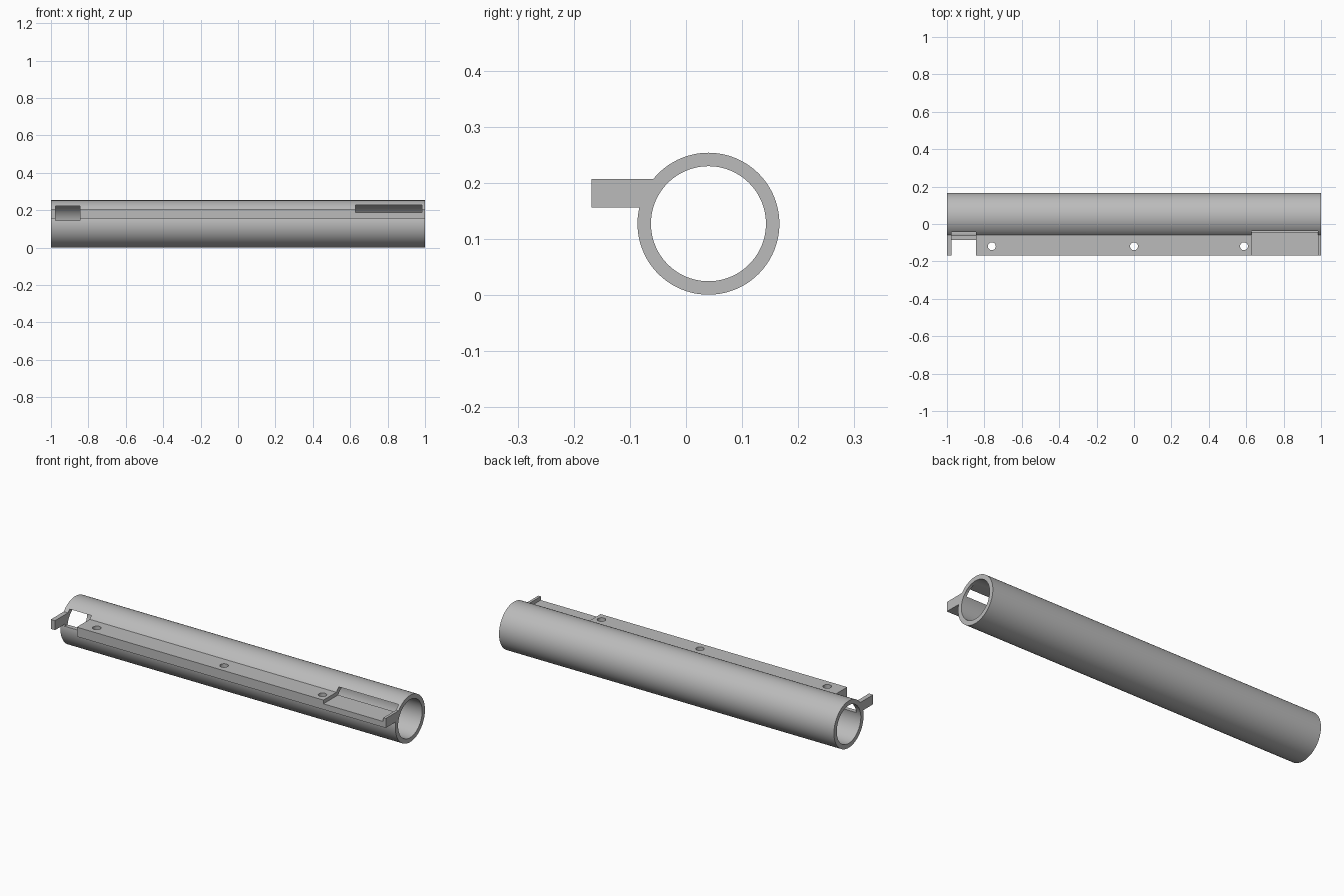
import bpy
import math

default = bpy.data.objects.get("Cube")
if default:
    bpy.data.objects.remove(default, do_unlink=True)

TUBE_Y, TUBE_Z = 0.04, 0.127
OUTER, BORE = 0.1265, 0.1025
RAIL_FRONT, RAIL_LOW, RAIL_HIGH = -0.168, 0.156, 0.207

grey = bpy.data.materials.new("plain grey")
grey.use_nodes = True
colour = (0.5, 0.5, 0.5, 1)
grey.diffuse_color = colour
grey.node_tree.nodes["Principled BSDF"].inputs["Base Color"].default_value = colour


def box(name, x, y, z):
    """Box from (low, high) limits on each axis."""
    limits = (x, y, z)
    bpy.ops.mesh.primitive_cube_add(size=1, location=[(a + b) / 2 for a, b in limits])
    ob = bpy.context.object
    ob.name = name
    ob.scale = [b - a for a, b in limits]
    bpy.ops.object.transform_apply(location=False, rotation=False, scale=True)
    return ob


def cylinder(name, radius, length, centre, along_x=False, sides=96):
    bpy.ops.mesh.primitive_cylinder_add(
        vertices=sides, radius=radius, depth=length, location=centre,
        rotation=(0, math.pi / 2 if along_x else 0, 0))
    ob = bpy.context.object
    ob.name = name
    return ob


def combine(target, tool, operation):
    """Apply a boolean and discard the tool."""
    tool.hide_render = True
    mod = target.modifiers.new(tool.name, "BOOLEAN")
    mod.operation, mod.object, mod.solver = operation, tool, "EXACT"
    bpy.context.view_layer.objects.active = target
    bpy.ops.object.modifier_apply(modifier=mod.name)
    bpy.data.objects.remove(tool, do_unlink=True)


# Tube with the side rail fused on
centre = (0, TUBE_Y, TUBE_Z)
body = cylinder("railed_tube", OUTER, 2, centre, along_x=True)
rail = box("rail", (-1, 1), (RAIL_FRONT, TUBE_Y), (RAIL_LOW, RAIL_HIGH))
combine(body, rail, "UNION")

# Bore along the whole tube
combine(body, cylinder("bore", BORE, 2.2, centre, along_x=True), "DIFFERENCE")

# Windows through rail and tube wall: full-depth one, then the shallow tray
combine(body, box("end_window", (-0.975, -0.845), (-0.3, TUBE_Y), (0.145, 0.222)), "DIFFERENCE")
combine(body, box("tray_window", (0.628, 0.985), (-0.3, TUBE_Y), (0.187, 0.228)), "DIFFERENCE")

# Screw holes down through the rail
for x in (-0.76, 0, 0.588):
    combine(body, cylinder("screw_hole", 0.021, 0.2, (x, -0.119, 0.18), sides=32), "DIFFERENCE")

body.data.materials.clear()
body.data.materials.append(grey)
bpy.ops.object.select_all(action="DESELECT")
body.select_set(True)
bpy.context.view_layer.objects.active = body
bpy.ops.object.shade_smooth_by_angle(angle=math.radians(30))
